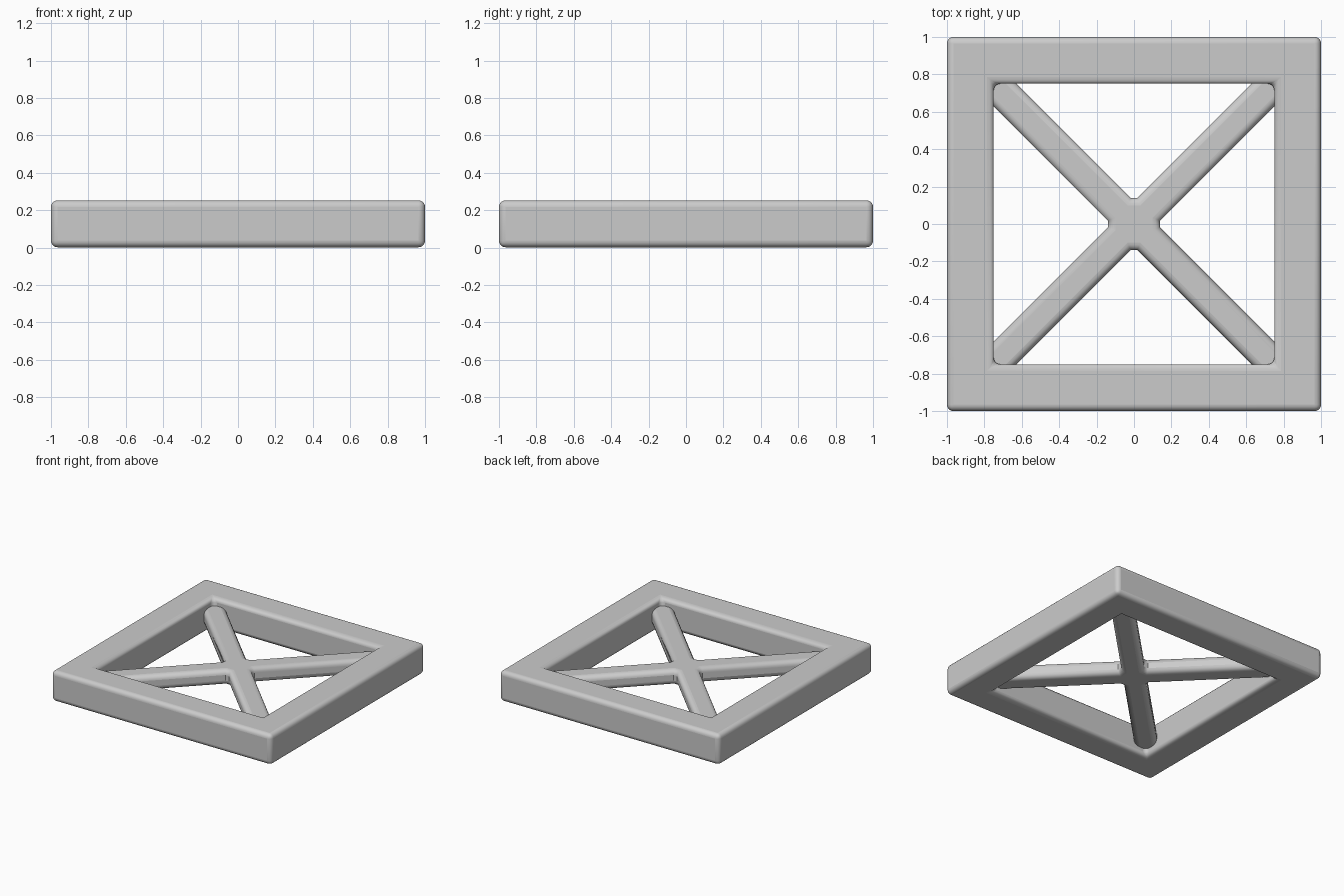
import bpy, bmesh, math

if "Cube" in bpy.data.objects:
    bpy.data.objects.remove(bpy.data.objects["Cube"])


def finish(bm, name, bevel):
    bmesh.ops.recalc_face_normals(bm, faces=bm.faces)
    mesh = bpy.data.meshes.new(name)
    bm.to_mesh(mesh)
    bm.free()
    obj = bpy.data.objects.new(name, mesh)
    bpy.context.collection.objects.link(obj)
    mod = obj.modifiers.new("rounded_edges", 'BEVEL')
    mod.width, mod.segments = bevel, 5
    mod.limit_method, mod.angle_limit = 'ANGLE', math.radians(50)
    bpy.ops.object.select_all(action='DESELECT')
    obj.select_set(True)
    bpy.context.view_layer.objects.active = obj
    bpy.ops.object.shade_smooth_by_angle(angle=math.radians(40))
    return obj


def square(bm, half, z):
    return [bm.verts.new((x * half, y * half, z))
            for x, y in ((-1, -1), (1, -1), (1, 1), (-1, 1))]


# Square frame: four loops of a ring, joined in a closed band
bm = bmesh.new()
loops = [square(bm, h, z) for h, z in
         ((1, 0.002), (1, 0.253), (0.75, 0.253), (0.75, 0.002))]
for i in range(4):
    a, b = loops[i], loops[(i + 1) % 4]
    for j in range(4):
        k = (j + 1) % 4
        bm.faces.new((a[j], a[k], b[k], b[j]))
finish(bm, "square_frame", 0.035)

# Diagonal cross brace: plan outline of four arms with eased inner notches
HALF, REACH, EASE = 0.086, 1.11, 0.025
BOTTOM, TOP = 0.065, 0.19
bm = bmesh.new()
outline = []
for q in range(4):
    a = math.radians(45 + 90 * q)
    for u, v in ((HALF + EASE, -HALF), (REACH, -HALF),
                 (REACH, HALF), (HALF + EASE, HALF)):
        outline.append(bm.verts.new((u * math.cos(a) - v * math.sin(a),
                                     u * math.sin(a) + v * math.cos(a), BOTTOM)))
base = bm.faces.new(outline)
top = bmesh.ops.extrude_face_region(bm, geom=[base])["geom"]
bmesh.ops.translate(bm, vec=(0, 0, TOP - BOTTOM),
                    verts=[e for e in top if isinstance(e, bmesh.types.BMVert)])
finish(bm, "diagonal_cross_brace", 0.04)
